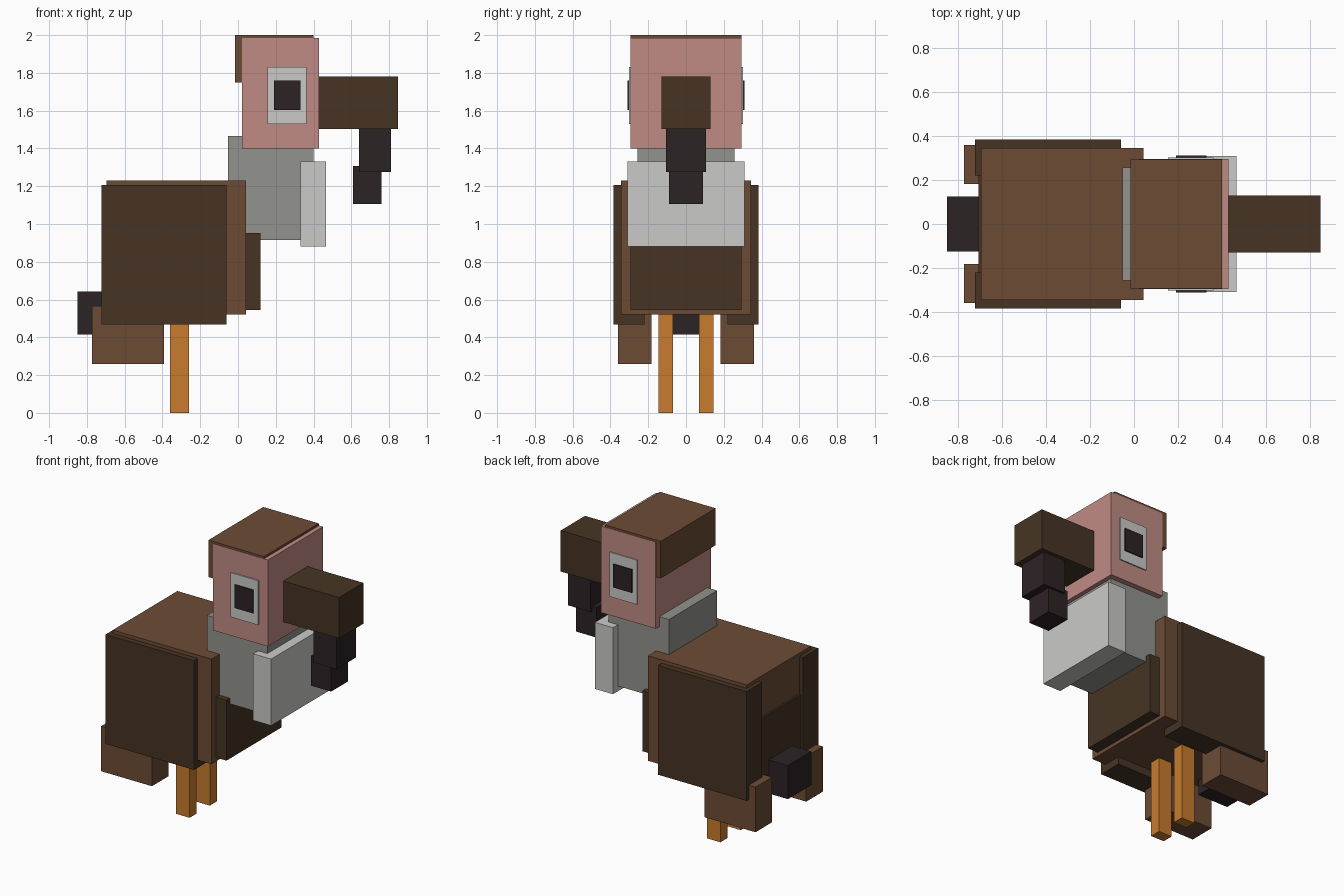
import bpy

if "Cube" in bpy.data.objects:
    bpy.data.objects.remove(bpy.data.objects["Cube"])


def srgb(r, g, b):
    f = lambda c: c / 12.92 if c <= 0.04045 else ((c + 0.055) / 1.055) ** 2.4
    return tuple(f(v / 255) for v in (r, g, b)) + (1.0,)


def material(name, *rgb):
    m = bpy.data.materials.new(name)
    m.diffuse_color = srgb(*rgb)
    m.use_nodes = True
    m.node_tree.nodes["Principled BSDF"].inputs["Base Color"].default_value = m.diffuse_color
    return m


BROWN = material("brown feathers", 108, 75, 53)
DARK = material("dark brown", 70, 52, 36)
BLACK = material("near black", 44, 35, 37)
PINK = material("pink skin", 192, 139, 133)
GREY = material("grey down", 146, 147, 141)
LIGHT = material("light down", 202, 202, 200)
ORANGE = material("orange legs", 199, 124, 45)


def box(name, mat, x, y, z):
    """Box spanning the given (min, max) ranges."""
    bpy.ops.mesh.primitive_cube_add(
        size=1, location=[(a + b) / 2 for a, b in (x, y, z)])
    o = bpy.context.object
    o.name = name
    o.scale = [b - a for a, b in (x, y, z)]
    bpy.ops.object.transform_apply(location=False, rotation=False, scale=True)
    o.data.materials.append(mat)


def centred(name, mat, x, half_width, z):
    box(name, mat, x, (-half_width, half_width), z)


def pair(name, mat, x, y, z):
    box("left_" + name, mat, x, y, z)
    box("right_" + name, mat, x, (-y[1], -y[0]), z)


# Trunk
centred("body", BROWN, (-0.695, 0.043), 0.345, (0.52, 1.23))
centred("belly", DARK, (-0.707, 0.12), 0.295, (0.545, 0.953))
centred("tail", BLACK, (-0.85, -0.62), 0.125, (0.415, 0.642))

# Wings and legs
pair("wing", DARK, (-0.722, -0.06), (0.22, 0.384), (0.468, 1.207))
pair("thigh", BROWN, (-0.772, -0.392), (0.182, 0.36), (0.26, 0.565))
pair("leg", ORANGE, (-0.36, -0.26), (0.07, 0.146), (0.0, 0.56))

# Neck and ruff
centred("neck", GREY, (-0.052, 0.40), 0.257, (0.915, 1.467))
centred("ruff", LIGHT, (0.33, 0.465), 0.31, (0.88, 1.33))

# Head and crown
centred("head", PINK, (0.02, 0.43), 0.295, (1.40, 1.985))
centred("crown", BROWN, (-0.016, 0.40), 0.293, (1.75, 2.0))

# Eyes
pair("eye_white", LIGHT, (0.155, 0.362), (0.295, 0.303), (1.53, 1.83))
pair("pupil", BLACK, (0.19, 0.33), (0.303, 0.311), (1.603, 1.76))

# Hooked beak
centred("beak", DARK, (0.42, 0.847), 0.13, (1.503, 1.78))
centred("beak_hook", BLACK, (0.64, 0.81), 0.105, (1.275, 1.503))
centred("beak_tip", BLACK, (0.608, 0.76), 0.09, (1.105, 1.307))
